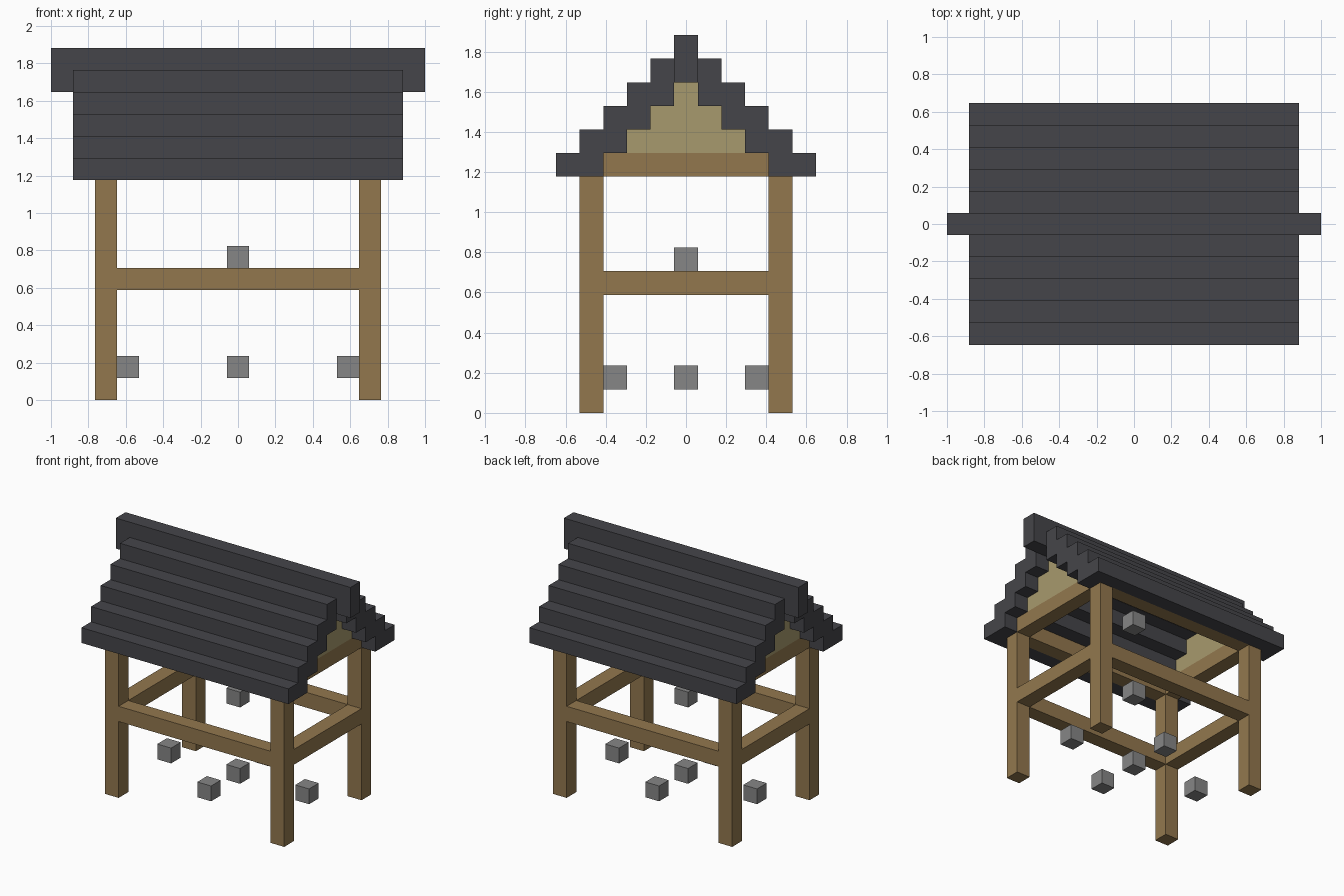
import bpy
import bmesh

cube = bpy.data.objects.get("Cube")
if cube:
    bpy.data.objects.remove(cube, do_unlink=True)

U = 2 / 17  # one block


def material(name, color):
    m = bpy.data.materials.new(name)
    m.use_nodes = True
    m.diffuse_color = (*color, 1)
    m.node_tree.nodes["Principled BSDF"].inputs["Base Color"].default_value = (*color, 1)
    return m


WOOD = material("oak wood", (0.290, 0.187, 0.076))
ROOF = material("dark slate", (0.060, 0.060, 0.068))
PANEL = material("pale planks", (0.390, 0.323, 0.155))
STONE = material("grey stone", (0.238, 0.238, 0.238))


def finish(name, bm, mat):
    bmesh.ops.recalc_face_normals(bm, faces=bm.faces)
    mesh = bpy.data.meshes.new(name)
    bm.to_mesh(mesh)
    bm.free()
    mesh.materials.append(mat)
    obj = bpy.data.objects.new(name, mesh)
    bpy.context.collection.objects.link(obj)
    return obj


def box(name, mat, xs, ys, zs):
    """Box from its ranges along each axis, in blocks."""
    bm = bmesh.new()
    bmesh.ops.create_cube(bm, size=1)
    for v in bm.verts:
        v.co = [U * r[c > 0] for r, c in zip((xs, ys, zs), v.co)]
    return finish(name, bm, mat)


def flip(side, a, b):
    return sorted((side * a, side * b))


def gable(name, xs):
    """Stepped triangular wall, extruded along x."""
    half = []
    for i in range(3):
        half += [(2.5 - i, 11 + i), (2.5 - i, 12 + i)]
    outline = half + [(-y, z) for y, z in reversed(half)]
    bm = bmesh.new()
    face = bm.faces.new([bm.verts.new((U * xs[0], U * y, U * z)) for y, z in outline])
    out = bmesh.ops.extrude_face_region(bm, geom=[face])
    moved = [g for g in out["geom"] if isinstance(g, bmesh.types.BMVert)]
    bmesh.ops.translate(bm, verts=moved, vec=(U * (xs[1] - xs[0]), 0, 0))
    finish(name, bm, PANEL)


for sx, xname in ((1, "left"), (-1, "right")):
    post_x = flip(sx, 5.5, 6.5)
    # Posts
    for sy, yname in ((-1, "front"), (1, "back")):
        box(f"{yname}_{xname}_post", WOOD, post_x, flip(sy, 3.5, 4.5), (0, 10))
        # Roof end block beyond the top beam
        box(f"{yname}_{xname}_eave_end", ROOF, flip(sx, 6.5, 7.5), flip(sy, 3.5, 4.5), (10, 11))
    # End rails, end beams and gable walls
    box(f"{xname}_rail", WOOD, post_x, (-3.5, 3.5), (5, 6))
    box(f"{xname}_top_beam", WOOD, post_x, (-3.5, 3.5), (10, 11))
    gable(f"{xname}_gable", post_x)

for sy, yname in ((-1, "front"), (1, "back")):
    # Long rails and beams
    box(f"{yname}_rail", WOOD, (-5.5, 5.5), flip(sy, 3.5, 4.5), (5, 6))
    box(f"{yname}_top_beam", WOOD, (-6.5, 6.5), flip(sy, 3.5, 4.5), (10, 11))
    # Stepped roof slope
    for i in range(5):
        inner = {0: 4.5, 4: 0.5}.get(i, 3.5 - i)
        box(f"{yname}_roof_step_{i + 1}", ROOF, (-7.5, 7.5), flip(sy, inner, 5.5 - i), (10 + i, 11 + i))

# Ridge
box("roof_ridge", ROOF, (-8.5, 8.5), (-0.5, 0.5), (14, 16))

# Floating stone blocks
blocks = [(0, 0, 1), (5, 0, 1), (-5, 0, 1), (0, 3, 1), (0, -3, 1), (0, 0, 6), (0, 0, 11)]
for n, (x, y, z) in enumerate(blocks, 1):
    box(f"stone_block_{n}", STONE, (x - 0.5, x + 0.5), (y - 0.5, y + 0.5), (z, z + 1))
